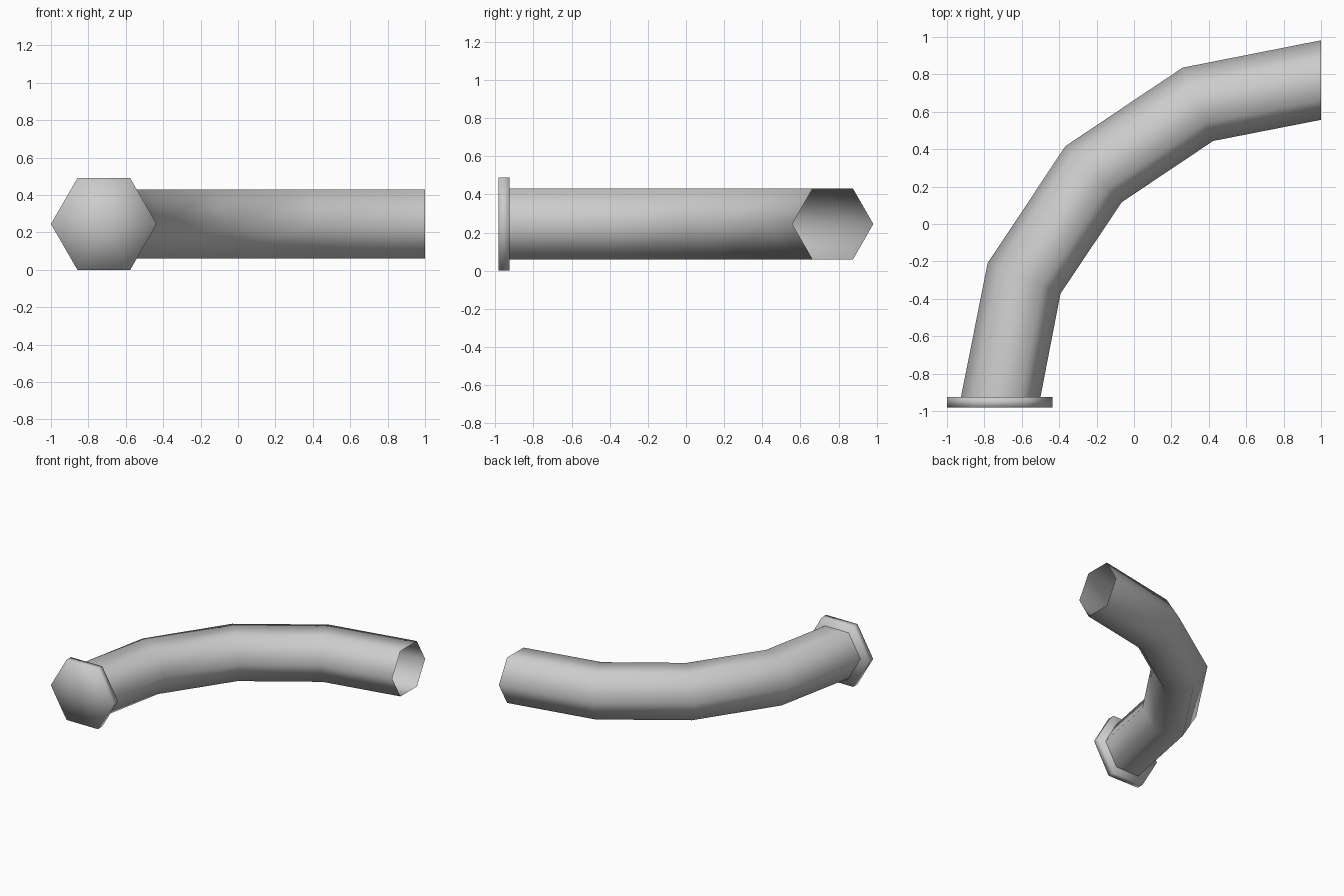
import bpy
import bmesh
import math
from mathutils import Vector

cube = bpy.data.objects.get("Cube")
if cube:
    bpy.data.objects.remove(cube, do_unlink=True)

grey = bpy.data.materials.new("light grey metal")
grey.use_nodes = True
COLOUR = (0.6, 0.6, 0.6, 1)
grey.diffuse_color = COLOUR
grey.node_tree.nodes["Principled BSDF"].inputs["Base Color"].default_value = COLOUR

MID_Z = 0.245
SIDES = 6


def hex_ring(bm, outer, inner, half_height):
    """Upright hexagon whose side corners lie at the two plan points."""
    centre = (Vector(outer) + Vector(inner)) / 2
    reach = Vector(inner) - centre
    ring = []
    for i in range(SIDES):
        a = math.tau * i / SIDES
        p = centre + reach * math.cos(a)
        z = MID_Z + half_height * math.sin(a) / math.sin(math.pi / 3)
        ring.append(bm.verts.new((p.x, p.y, z)))
    return ring


def bridge(bm, a, b):
    for i in range(SIDES):
        j = (i + 1) % SIDES
        bm.faces.new((a[i], a[j], b[j], b[i]))


def fan(bm, ring):
    centre = sum((v.co for v in ring), Vector()) / SIDES
    hub = bm.verts.new(centre)
    for i in range(SIDES):
        bm.faces.new((ring[i], ring[(i + 1) % SIDES], hub))


def finish(bm, name):
    mesh = bpy.data.meshes.new(name)
    bm.to_mesh(mesh)
    bm.free()
    mesh.materials.append(grey)
    mesh.shade_smooth()
    obj = bpy.data.objects.new(name, mesh)
    bpy.context.collection.objects.link(obj)


# Bent pipe: open hexagonal tube, mitred at each bend (outer, inner plan points)
stations = [
    ((-0.925, -0.925), (-0.5, -0.925)),
    ((-0.783, -0.21), (-0.393, -0.372)),
    ((-0.367, 0.416), (-0.065, 0.117)),
    ((0.26, 0.836), (0.423, 0.444)),
    ((1.0, 0.982), (1.0, 0.557)),
]
bm = bmesh.new()
rings = [hex_ring(bm, o, i, 0.185) for o, i in stations]
for a, b in zip(rings, rings[1:]):
    bridge(bm, a, b)
# Faces wind outward for an open tube running away from the flange
bmesh.ops.recalc_face_normals(bm, faces=bm.faces)
finish(bm, "bent_pipe")

# End flange: thin closed hexagonal plate
bm = bmesh.new()
front, back = [hex_ring(bm, (-1.0, y), (-0.435, y), 0.245) for y in (-0.982, -0.925)]
bridge(bm, front, back)
fan(bm, front)
fan(bm, back)
bmesh.ops.recalc_face_normals(bm, faces=bm.faces)
finish(bm, "end_flange")
